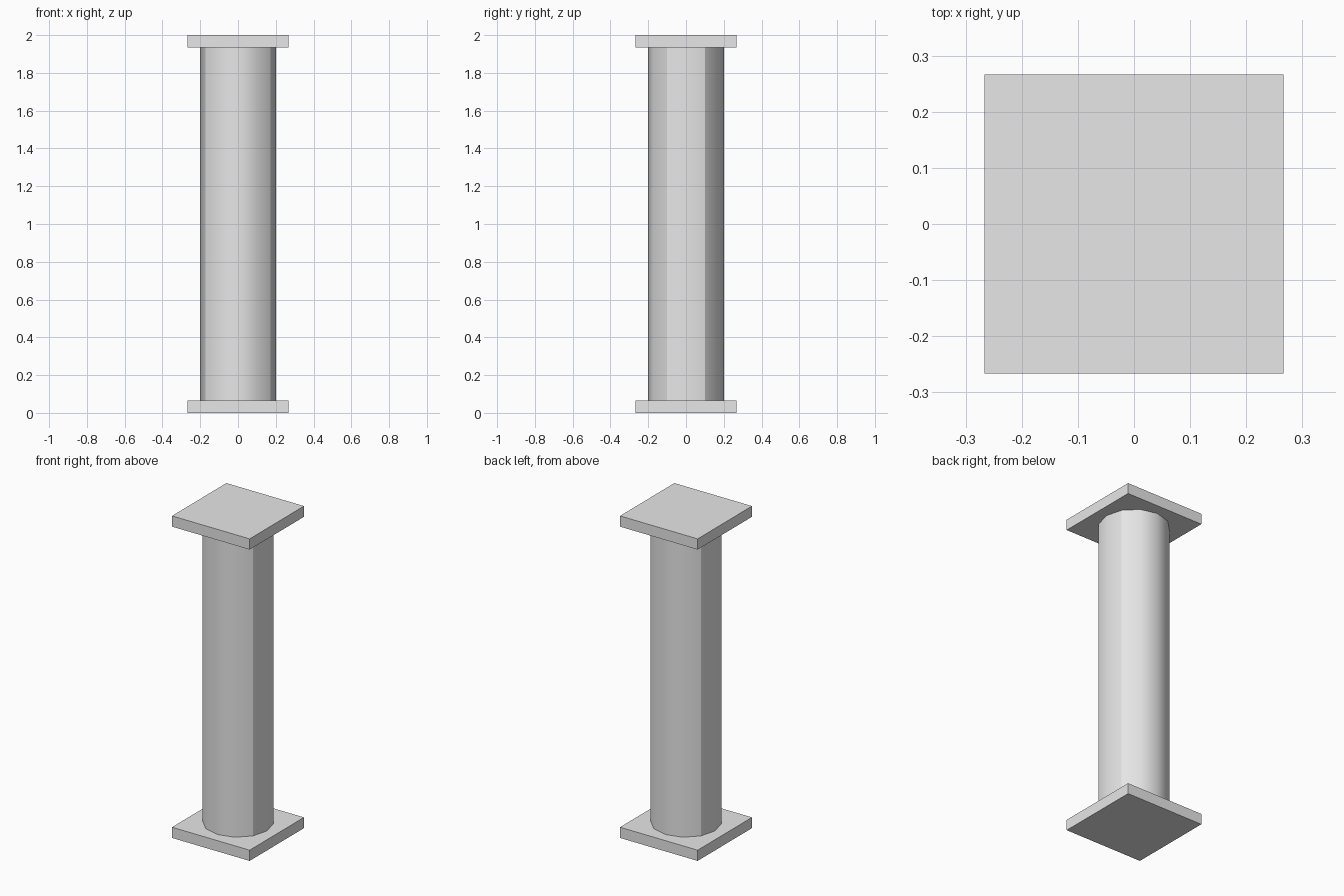
import bpy
import math

cube = bpy.data.objects.get("Cube")
if cube:
    bpy.data.objects.remove(cube, do_unlink=True)

UNIT = 2 / 30          # the column is 30 units tall
PLATE = 8 * UNIT       # plate width
SIDES = 12

stone = bpy.data.materials.new("light_grey_stone")
stone.use_nodes = True
GREY = (0.8, 0.8, 0.8, 1)
stone.diffuse_color = GREY
stone.node_tree.nodes["Principled BSDF"].inputs["Base Color"].default_value = GREY


def finish(name):
    obj = bpy.context.object
    obj.name = name
    obj.data.materials.append(stone)
    return obj


# Square plates at the foot and head
for name, z in (("base_plate", UNIT / 2), ("top_plate", 2 - UNIT / 2)):
    bpy.ops.mesh.primitive_cube_add(size=1, location=(0, 0, z))
    plate = finish(name)
    plate.scale = (PLATE, PLATE, UNIT)
    bpy.ops.object.transform_apply(location=False, rotation=False, scale=True)

# Twelve-sided shaft
bpy.ops.mesh.primitive_cylinder_add(vertices=SIDES, radius=3 * UNIT,
                                    depth=28 * UNIT, location=(0, 0, 1))
shaft = finish("shaft")
mesh = shaft.data
mesh.shade_smooth()

# Crisp rims, and four crisp corners beside the narrow left and right sides
for edge in mesh.edges:
    a, b = (mesh.vertices[i].co for i in edge.vertices)
    rim = abs(a.z - b.z) < UNIT
    angle = math.degrees(math.atan2(abs(a.y), abs(a.x)))
    edge.use_edge_sharp = rim or abs(angle - 30) < 1
for face in mesh.polygons:
    face.use_smooth = abs(face.normal.z) < 0.5
